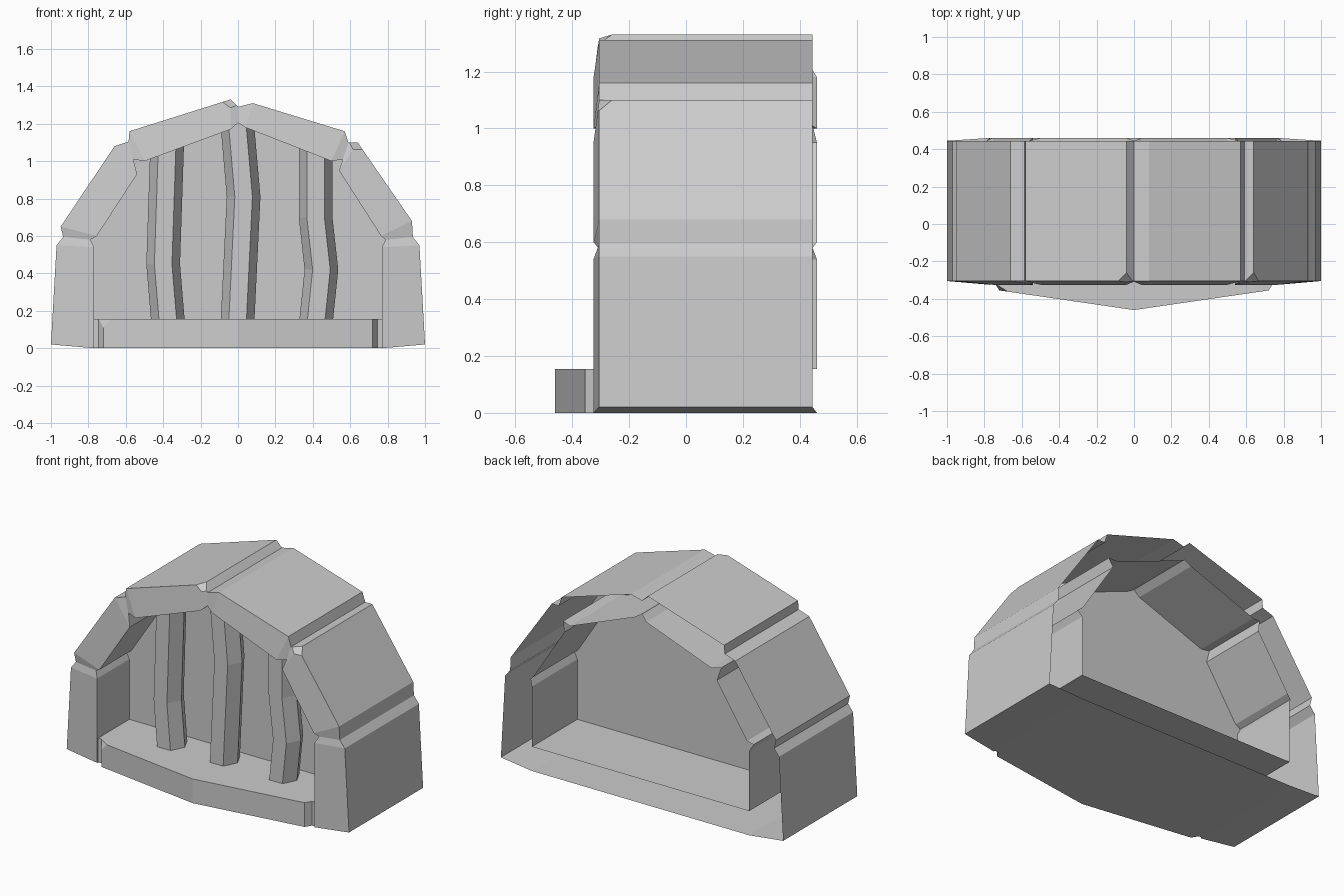
import bpy, bmesh

if "Cube" in bpy.data.objects:
    bpy.data.objects.remove(bpy.data.objects["Cube"])


def finish(bm, name):
    bmesh.ops.recalc_face_normals(bm, faces=bm.faces[:])
    me = bpy.data.meshes.new(name)
    bm.to_mesh(me)
    bm.free()
    ob = bpy.data.objects.new(name, me)
    bpy.context.collection.objects.link(ob)
    return ob


def chip(bm, verts, size):
    bmesh.ops.bevel(bm, geom=verts, offset=size, offset_type='OFFSET', segments=1,
                    profile=0.5, affect='VERTICES')


# Arch stations from left foot to right foot: outer x, z, inner x, z, is groove
stations = [
    (-1.0, .02, -.77, 0, 0), (-.97, .55, -.77, .54, 0), (-.935, .595, -.79, .58, 1),
    (-.948, .65, -.755, .60, 0), (-.66, 1.08, -.54, .93, 0), (-.585, 1.105, -.56, 1.01, 1),
    (-.58, 1.16, -.50, 1.0, 0), (-.04, 1.33, -.04, 1.17, 0), (0, 1.29, 0, 1.205, 1),
    (.08, 1.31, .04, 1.18, 0), (.57, 1.16, .50, 1.0, 0), (.59, 1.10, .56, 1.01, 1),
    (.64, 1.10, .54, .95, 0), (.93, .68, .765, .60, 0), (.935, .595, .79, .58, 1),
    (.97, .55, .77, .54, 0), (1.0, .02, .77, 0, 0),
]

# Stone arch: hollow blocks, open at the back
bm = bmesh.new()
rings = []
for i, (ox, oz, ix, iz, groove) in enumerate(stations):
    yf, yb = (-.308, .445) if groove else (-.325, .46)
    pts = [(ox, .445, oz), (ox, -.305, oz), (ix, yf, iz), (ix, yb, iz)]
    rings.append([bm.verts.new(p) for p in pts])
for a, b in zip(rings, rings[1:]):
    for k in range(2):
        bm.faces.new((a[k], a[k + 1], b[k + 1], b[k]))
# inner walls, with the feet starting above the floor slab
wall = [(r[2], r[3]) for r in rings]
for end in (0, -1):
    x = stations[end][2]
    low = (bm.verts.new((x, -.325, .155)), bm.verts.new((x, .46, .155)))
    bm.faces.new((wall[end][0], low[0], bm.verts.new((x, -.30, .155)),
                  bm.verts.new((x, -.30, 0))))
    wall[end] = low
for a, b in zip(wall, wall[1:]):
    bm.faces.new((a[0], a[1], b[1], b[0]))
# undersides of the feet
for r in (rings[0], rings[-1]):
    bm.faces.new(r)
chip(bm, [rings[7][1], rings[12][1]], .045)
finish(bm, "stone_arch")

# Floor slab with pointed front, open at the back
half = [(.77, .46), (.77, -.315), (.745, -.315), (.72, -.355)]
plan = [(-x, y) for x, y in half] + [(0, -.46)] + half[::-1]
bm = bmesh.new()
low = [bm.verts.new((x, y, 0)) for x, y in plan]
top = [bm.verts.new((x, y, .155)) for x, y in plan]
bm.faces.new(low)
bm.faces.new(top)
for i in range(1, len(plan) - 2):
    bm.faces.new((low[i], low[i + 1], top[i + 1], top[i]))
chip(bm, [top[3]], .045)
finish(bm, "floor_slab")

# Panel across the middle of the opening
bm = bmesh.new()
outline = [(s[2], max(s[3], .155)) for s in stations]
bm.faces.new([bm.verts.new((x, 0, z)) for x, z in outline])
finish(bm, "back_panel")


# Bent six-sided bars
def bar(name, path):
    bm = bmesh.new()
    section = [(-.09, 0), (-.047, -.085), (.047, -.085), (.09, 0), (.047, .085), (-.047, .085)]
    loops = [[bm.verts.new((x + dx, -.13 + dy, z)) for dx, dy in section] for x, z in path]
    for a, b in zip(loops, loops[1:]):
        for k in range(6):
            j = (k + 1) % 6
            bm.faces.new((a[k], a[j], b[j], b[k]))
    bm.faces.new(loops[0])
    bm.faces.new(loops[-1])
    finish(bm, name)


bar("left_bar", [(-.375, .15), (-.40, .45), (-.378, 1.11)])
bar("middle_bar", [(-.002, .15), (.03, .81), (-.005, 1.21)])
bar("right_bar", [(.418, .15), (.446, .42), (.415, .70), (.415, 1.10)])
